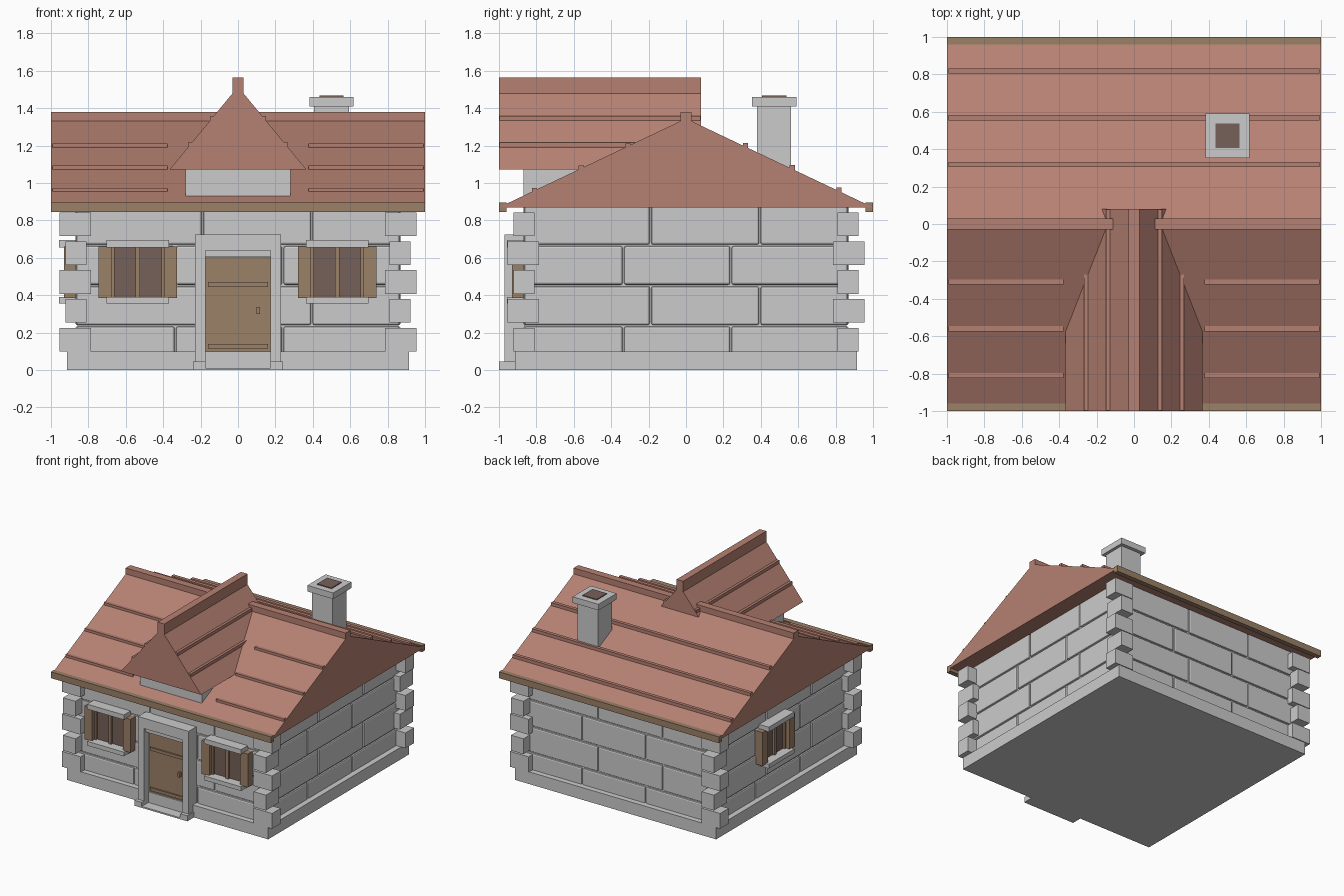
import bpy, bmesh
from math import pi
from mathutils import Matrix, Vector

if "Cube" in bpy.data.objects:
    bpy.data.objects.remove(bpy.data.objects["Cube"])


def material(name, rgb):
    m = bpy.data.materials.new(name)
    m.diffuse_color = (*rgb, 1)
    m.use_nodes = True
    m.node_tree.nodes["Principled BSDF"].inputs["Base Color"].default_value = m.diffuse_color
    return m


TILE = material("terracotta", (0.47, 0.22, 0.17))
WOOD = material("wood", (0.33, 0.22, 0.14))
DARK = material("dark", (0.18, 0.12, 0.10))


def finish(name, bm, mat=None, bevel=0, segments=1):
    me = bpy.data.meshes.new(name)
    bmesh.ops.recalc_face_normals(bm, faces=bm.faces)
    bm.to_mesh(me)
    bm.free()
    ob = bpy.data.objects.new(name, me)
    bpy.context.collection.objects.link(ob)
    if mat:
        me.materials.append(mat)
    if bevel:
        b = ob.modifiers.new("bevel", "BEVEL")
        b.width, b.segments = bevel, segments
    return ob


def add_box(bm, x0, x1, y0, y1, z0, z1, m=Matrix()):
    c = Vector(((x0 + x1) / 2, (y0 + y1) / 2, (z0 + z1) / 2))
    size = Matrix.Diagonal((x1 - x0, y1 - y0, z1 - z0, 1))
    bmesh.ops.create_cube(bm, size=1, matrix=m @ Matrix.Translation(c) @ size)


def boxes(name, items, mat=None, m=Matrix(), **kw):
    bm = bmesh.new()
    for b in items:
        add_box(bm, *b, m=m)
    return finish(name, bm, mat, **kw)


def prism(name, pts, start, end, axis, mat):
    """Extrude a 2D (side, z) profile along x or y."""
    bm = bmesh.new()
    place = (lambda s, z, d: (d, s, z)) if axis == "x" else (lambda s, z, d: (s, d, z))
    f = bm.faces.new([bm.verts.new(place(s, z, start)) for s, z in pts])
    r = bmesh.ops.extrude_face_region(bm, geom=[f])
    move = [v for v in r["geom"] if isinstance(v, bmesh.types.BMVert)]
    d = end - start
    bmesh.ops.translate(bm, verts=move, vec=(d, 0, 0) if axis == "x" else (0, d, 0))
    return finish(name, bm, mat)


# Plinth and wall core
boxes("plinth", [(-.915, .915, -.915, .915, 0, .1)])
boxes("wall_core", [(-.858, .858, -.858, .858, .05, .875)])

# Stone courses with staggered joints, repeated on four walls
bm = bmesh.new()
levels = [.03, .237, .452, .667, .885]
for k in range(4):
    turn = Matrix.Rotation(k * pi / 2, 4, "Z")
    for row in range(4):
        joints = [-.868] + ([-.335, .24] if row % 2 == 0 else [-.19, .395]) + [.868]
        for a, b in zip(joints, joints[1:]):
            add_box(bm, a + .004, b - .004, -.87, -.83,
                    levels[row] + .004, levels[row + 1] - .004, turn)
finish("wall_stones", bm, bevel=.011, segments=2)

# Alternating corner quoins
quoins = []
for i in range(5):
    z = .1 + i * .154
    long, short = (.785, .955), (.81, .922)
    xs, ys = (long, short) if i % 2 == 0 else (short, long)
    for sx in (-1, 1):
        for sy in (-1, 1):
            quoins.append((*sorted(sx * v for v in xs), *sorted(sy * v for v in ys), z, z + .126))
boxes("corner_quoins", quoins)


# Shuttered windows: local frame has wall facing -y, centred on x = 0
def window(tag, m):
    boxes(tag + "_window_pane", [(-.14, .14, -.882, -.85, .385, .66)], DARK, m)
    boxes(tag + "_window_stone",
          [(-.167, .167, -.957, -.86, .655, .695), (-.167, .167, -.957, -.86, .355, .39)], None, m)
    boxes(tag + "_window_bars",
          [(-.012, .012, -.9, -.86, .39, .655),
           (-.145, -.125, -.9, -.86, .39, .655), (.125, .145, -.9, -.86, .39, .655)], WOOD, m)
    boxes(tag + "_window_shutters",
          [(-.21, -.14, -.93, -.86, .385, .66), (.14, .21, -.93, -.86, .385, .66)], WOOD, m)


window("left_front", Matrix.Translation((-.535, 0, 0)))
window("right_front", Matrix.Translation((.53, 0, 0)))
window("side", Matrix.Translation((0, .125, 0)) @ Matrix.Rotation(-pi / 2, 4, "Z"))

# Door with stone surround, step, straps and handle
boxes("door_frame", [(-.23, -.175, -.97, -.86, 0, .725), (.175, .23, -.97, -.86, 0, .725),
                     (-.175, .175, -.97, -.86, .64, .725)])
boxes("door_lintel", [(-.175, .175, -.95, -.86, .605, .64)])
boxes("door_step", [(-.24, -.175, -1, -.9, 0, .045), (.175, .24, -1, -.9, 0, .045),
                    (-.175, .175, -1, -.9, 0, .012)])
boxes("door", [(-.175, .175, -.905, -.86, .01, .602)], WOOD)
boxes("door_straps", [(-.16, .16, -.917, -.9, z, z + .025) for z in (.115, .445)], WOOD)
boxes("door_handle", [(.1, .118, -.93, -.9, .3, .337)], WOOD)

# Main roof, ridge and fascias
EAVE, RIDGE = .87, 1.345
prism("main_roof", [(-1, EAVE), (1, EAVE), (0, RIDGE)], -1, 1, "x", TILE)
boxes("main_ridge_cap", [(-1, 1, -.03, .03, 1.32, 1.38)], TILE)
boxes("eave_fascia", [(-1, 1, -1, -.96, .845, .897), (-1, 1, .96, 1, .845, .897)], WOOD)

# Raised tile laps on both slopes, broken around the dormer at the front
laps = []
for y in (.318, .568, .818):
    z = EAVE + (1 - y) * (RIDGE - EAVE)
    laps.append((-.993, .993, y - .014, y + .014, z - .02, z + .02))
    for x0, x1 in ((-.993, -.378), (.378, .993)):
        laps.append((x0, x1, -y - .006, -y + .022, z - .02, z + .018))
boxes("main_roof_laps", laps, TILE)

# Dormer: stone box, steep gable roof, laps and ridge cap
boxes("dormer_wall", [(-.28, .28, -.87, -.3, .9, 1.08)])
prism("dormer_roof", [(-.365, 1.073), (.365, 1.073), (0, 1.515)], -1, .08, "y", TILE)
boxes("dormer_ridge_cap", [(-.03, .03, -1, .08, 1.47, 1.565)], TILE)
dormer_laps = []
for x in (.137, .255):
    z = 1.073 + (.365 - x) / .365 * .442
    for s in (-1, 1):
        dormer_laps.append((*sorted((s * (x - .013), s * (x + .013))), -.998, .078, z - .025, z + .01))
boxes("dormer_laps", dormer_laps, TILE)

# Chimney
boxes("chimney_stack", [(.407, .593, .38, .562, 1, 1.42)])
boxes("chimney_cap", [(.383, .617, .354, .59, 1.41, 1.46)])
boxes("chimney_flue", [(.435, .565, .407, .537, 1.43, 1.467)], DARK)
